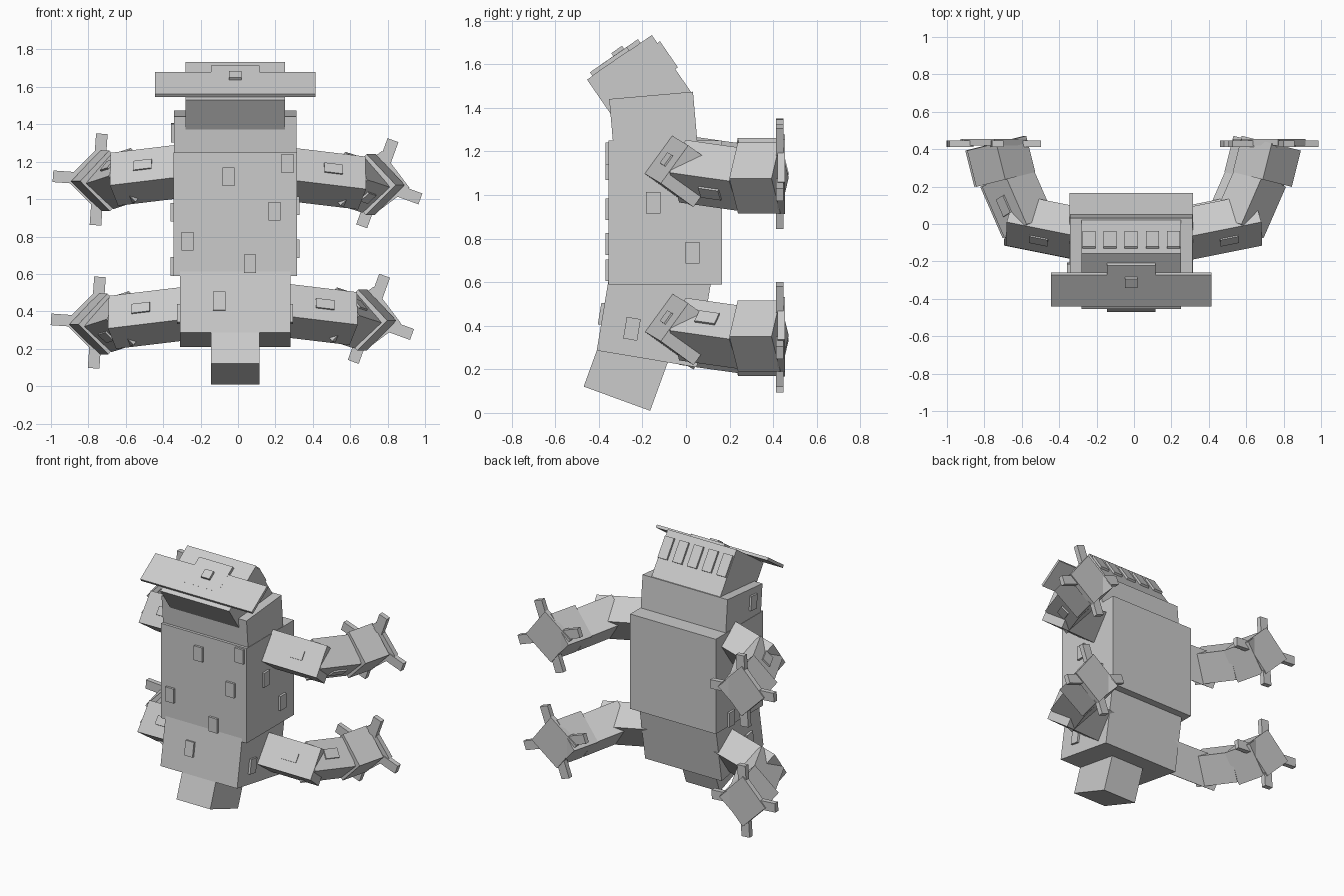
import bpy
import bmesh
from math import radians, sin, cos
from mathutils import Matrix, Vector

if "Cube" in bpy.data.objects:
    bpy.data.objects.remove(bpy.data.objects["Cube"])

grey = bpy.data.materials.new("plain_grey")
grey.use_nodes = True
GREY = (0.6, 0.6, 0.6, 1)
grey.diffuse_color = GREY
grey.node_tree.nodes["Principled BSDF"].inputs["Base Color"].default_value = GREY

MID = -0.015  # the torso sits slightly off centre


def box(name, frame, size, loc=(0, 0, 0)):
    """Box of the given size at a local position inside a frame."""
    mesh = bpy.data.meshes.new(name)
    bm = bmesh.new()
    bmesh.ops.create_cube(bm, size=1, matrix=Matrix.Translation(loc) @ Matrix.Diagonal((*size, 1)))
    bm.to_mesh(mesh)
    bm.free()
    mesh.materials.append(grey)
    obj = bpy.data.objects.new(name, mesh)
    obj.matrix_world = frame
    bpy.context.collection.objects.link(obj)


def pitched(y, z, angle):
    """Torso frame leaning about the x axis."""
    return Matrix.Translation((MID, y, z)) @ Matrix.Rotation(radians(angle), 4, 'X')


def aimed(centre, along, across):
    """Frame with local z running along a limb and local x near 'across'."""
    z = Vector(along).normalized()
    x = Vector(across)
    x = (x - z * x.dot(z)).normalized()
    frame = Matrix((x, z.cross(x), z)).transposed().to_4x4()
    frame.translation = centre
    return frame


# Torso chain
torso = pitched(-0.095, 0.92, 0)
shoulders = pitched(-0.145, 1.283, 5)
hips = pitched(-0.147, 0.445, -9.5)
tail = pitched(-0.259, 0.225, -20)
head = pitched(-0.212, 1.496, 34.5)
box("torso", torso, (0.66, 0.52, 0.66))
box("shoulders", shoulders, (0.655, 0.386, 0.35))
box("hips", hips, (0.59, 0.466, 0.4))
box("tail", tail, (0.26, 0.325, 0.34))
box("head", head, (0.53, 0.361, 0.33))

# Head plates
box("brow_plate", head, (0.86, 0.205, 0.02), (0, -0.048, 0.175))
box("crown_plate", head, (0.26, 0.2, 0.021), (0, 0.017, 0.175))
box("crown_stud", head, (0.065, 0.06, 0.03), (0, 0.01, 0.187))
for i in range(5):
    box("head_back_scale", head, (0.07, 0.03, 0.145), ((i - 2) * 0.113, 0.18, 0.048))

# Scales on the torso
for x, z in ((-0.035, 0.2), (0.28, 0.27), (0.21, 0.015), (-0.255, -0.145), (0.08, -0.265)):
    box("front_scale", torso, (0.065, 0.03, 0.1), (x, -0.26, z))
for x, y, z in ((0.33, -0.055, 0.045), (0.33, 0.125, -0.185),
                (-0.33, -0.05, 0.01), (-0.33, 0.1, -0.28)):
    box("side_scale", torso, (0.03, 0.065, 0.1), (x, y, z))
box("shoulder_scale", shoulders, (0.03, 0.065, 0.1), (-0.327, -0.09, 0.08))
box("hip_front_scale", hips, (0.065, 0.03, 0.1), (-0.085, -0.233, -0.03))
for side in (1, -1):
    box("hip_side_scale", hips, (0.03, 0.065, 0.1), (side * 0.295, -0.09, -0.075))


def limb(name, side, dx, dz, foot_turn, toe_turn, scale_face):
    """Bent limb that reaches back to a flat four-toed foot."""
    def flip(x, y, z):
        return Vector((side * x, y, z))

    def part(label, centre, along, across, size):
        frame = aimed(flip(*centre) + Vector((side * dx, 0, dz)), flip(*along), flip(*across))
        box(f"{name}_{label}", frame, size)
        return frame

    upper = part("upper", (0.43, -0.024, 1.114), (1, 0.2, -0.12), (0, -0.59, -0.81),
                 (0.215, 0.19, 0.475))
    fore = part("forearm", (0.62, 0.12, 1.09), (0.4, 0.917, -0.13), (0.7, -0.3, 0.7),
                (0.205, 0.205, 0.3))
    part("wrist", (0.71, 0.335, 1.078), (0.25, 1, 0), (0.7, -0.17, 0.7), (0.23, 0.23, 0.2))

    # Raised scales on the two limb segments
    box(name + "_upper_scale", upper, (0.06, 0.02, 0.1), (0, -side * 0.093, 0.06))
    for sx in (1, -1):
        box(name + "_upper_scale", upper, (0.06, 0.2, 0.1), (0, 0, 0.06 * sx)) if sx > 2 else None
    if scale_face > 0:
        box(name + "_forearm_scale", fore, (0.02, 0.065, 0.1), (0.103, 0, 0))
    else:
        box(name + "_forearm_scale", fore, (0.065, 0.02, 0.1), (0, side * 0.103, 0.03))

    # Foot pad and toes
    a = radians(foot_turn + 45)
    pad = (0.745, 0.437, 1.085)
    part("foot", pad, (0, 1, 0), (cos(a), 0, sin(a)), (0.245, 0.245, 0.035))
    for k in range(4):
        t = radians(toe_turn + 90 * k)
        out = (cos(t), 0, sin(t))
        centre = (pad[0] + 0.18 * out[0], 0.43, pad[2] + 0.18 * out[2])
        part("toe", centre, out, (0, 1, 0), (0.034, 0.062, 0.13))


limb("upper_left_limb", 1, 0, 0, -8, -20, -1)
limb("upper_right_limb", -1, 0, 0.02, 0, 4, 1)
limb("lower_left_limb", 1, -0.045, -0.725, -8, -20, 1)
limb("lower_right_limb", -1, 0.01, -0.745, 0, 4, -1)
